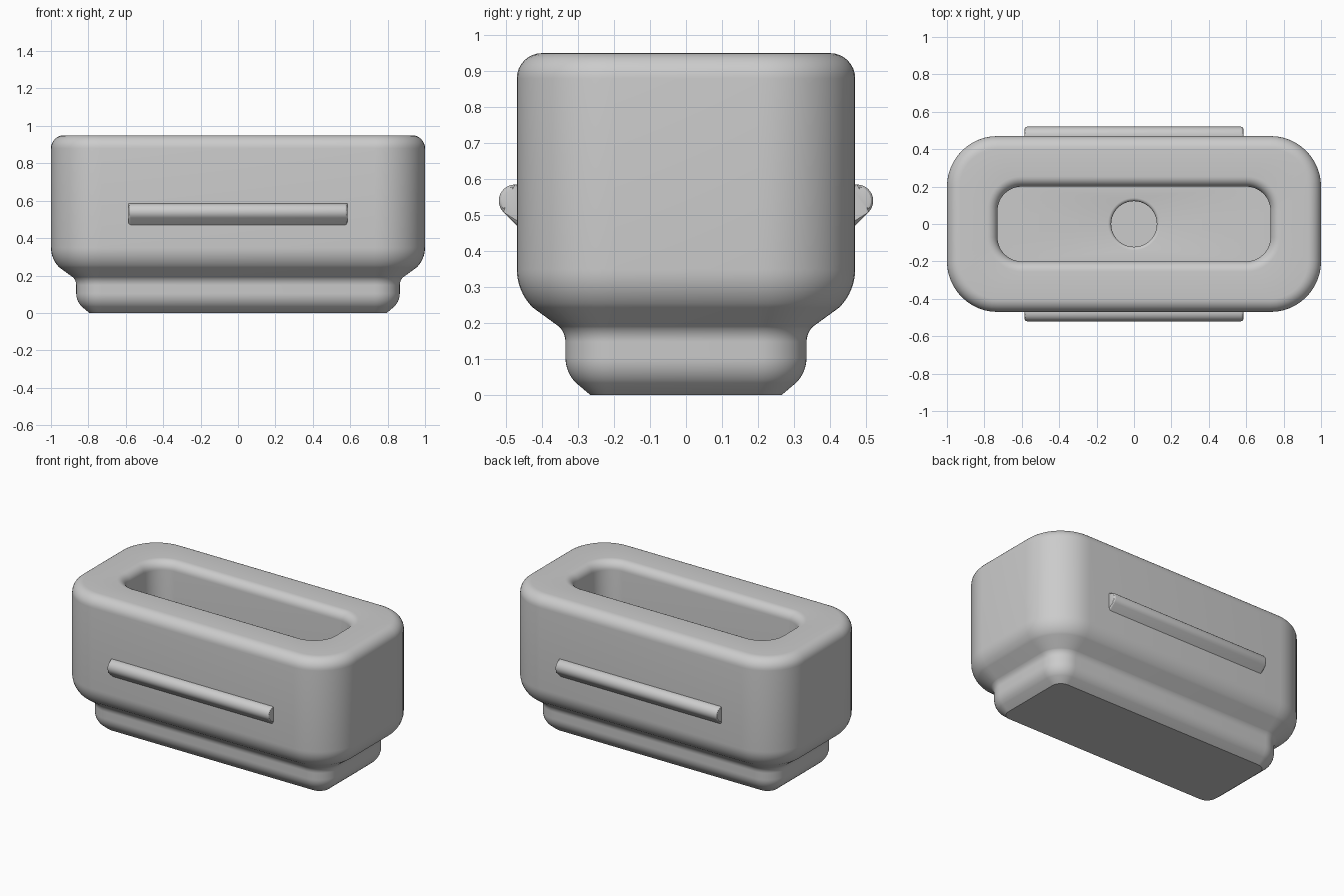
import bpy, bmesh
from math import sin, cos, pi, radians

cube = bpy.data.objects.get("Cube")
if cube:
    bpy.data.objects.remove(cube, do_unlink=True)

HX, HY, CORNER, TOP = 1.0, 0.47, 0.27, 0.95
FLOOR, PIT = 0.35, 0.2

grey = bpy.data.materials.new("plain grey")
grey.use_nodes = True
colour = (0.6, 0.6, 0.6, 1)
grey.diffuse_color = colour
grey.node_tree.nodes["Principled BSDF"].inputs["Base Color"].default_value = colour


def arc(cx, cy, r, start, end, steps=8):
    """Points on an arc, angles in degrees."""
    angles = [radians(start + (end - start) * i / steps) for i in range(steps + 1)]
    return [(cx + r * cos(a), cy + r * sin(a)) for a in angles]


def rounded_rect(hx, hy, r):
    points = []
    for q, (sx, sy) in enumerate([(1, 1), (-1, 1), (-1, -1), (1, -1)]):
        points += arc(sx * (hx - r), sy * (hy - r), r, 90 * q, 90 * q + 90, 12)
    return points


def finish(bm, name):
    bmesh.ops.remove_doubles(bm, verts=bm.verts, dist=1e-5)
    bmesh.ops.recalc_face_normals(bm, faces=bm.faces)
    mesh = bpy.data.meshes.new(name)
    bm.to_mesh(mesh)
    bm.free()
    mesh.materials.append(grey)
    obj = bpy.data.objects.new(name, mesh)
    bpy.context.collection.objects.link(obj)
    bpy.ops.object.select_all(action='DESELECT')
    obj.select_set(True)
    bpy.context.view_layer.objects.active = obj
    bpy.ops.object.shade_smooth_by_angle(angle=radians(30))
    return obj


# Outer wall profile as (inset, height): foot, neck, shoulder, rounded top rim
outer = [(0.205, 0)]
outer += [(HY - y, z) for y, z in
          arc(0.235, 0.105, 0.1, -45, 0)
          + arc(0.395, 0.148, 0.06, 180, 135)
          + arc(0.32, 0.35, 0.15, -45, 0)
          + arc(0.4, 0.88, 0.07, 0, 90)]
rings = [(HX - d, HY - d, CORNER - d, z) for d, z in outer]

# Rounded lip and straight wall of the long cavity
for grow, z in arc(0.055, TOP - 0.055, 0.055, 90, 180):
    rings.append((0.73 + grow, 0.2 + grow, 0.13 + grow, z))
rings.append((0.73, 0.2, 0.13, FLOOR))

# Round pit in the cavity floor, with a softened edge
for r, z in arc(0.14, FLOOR - 0.018, 0.018, 90, 180, 4) + [(0.122, PIT)]:
    rings.append((r, r, r, z))

bm = bmesh.new()
loops = [[bm.verts.new((x, y, z)) for x, y in rounded_rect(hx, hy, r)]
         for hx, hy, r, z in rings]
for low, high in zip(loops, loops[1:]):
    for i in range(len(low)):
        j = (i + 1) % len(low)
        bm.faces.new((low[i], low[j], high[j], high[i]))
bm.faces.new(loops[0])
bm.faces.new(loops[-1])
finish(bm, "body")

# Grip bars: round on top, sloped underneath, one on each long side
section = arc(0.475, 0.54, 0.045, 90, -45, 12) + [(0.45, 0.451), (0.45, 0.585)]
for name, side in (("front_grip", -1), ("back_grip", 1)):
    bm = bmesh.new()
    ends = [[bm.verts.new((x, side * y, z)) for y, z in section] for x in (-0.585, 0.585)]
    caps = [bm.faces.new(end) for end in ends]
    for i in range(len(section)):
        j = (i + 1) % len(section)
        bm.faces.new((ends[0][i], ends[0][j], ends[1][j], ends[1][i]))
    rim = [e for cap in caps for e in cap.edges]
    bmesh.ops.bevel(bm, geom=rim, offset=0.012, segments=3, profile=0.5, affect='EDGES')
    finish(bm, name)
